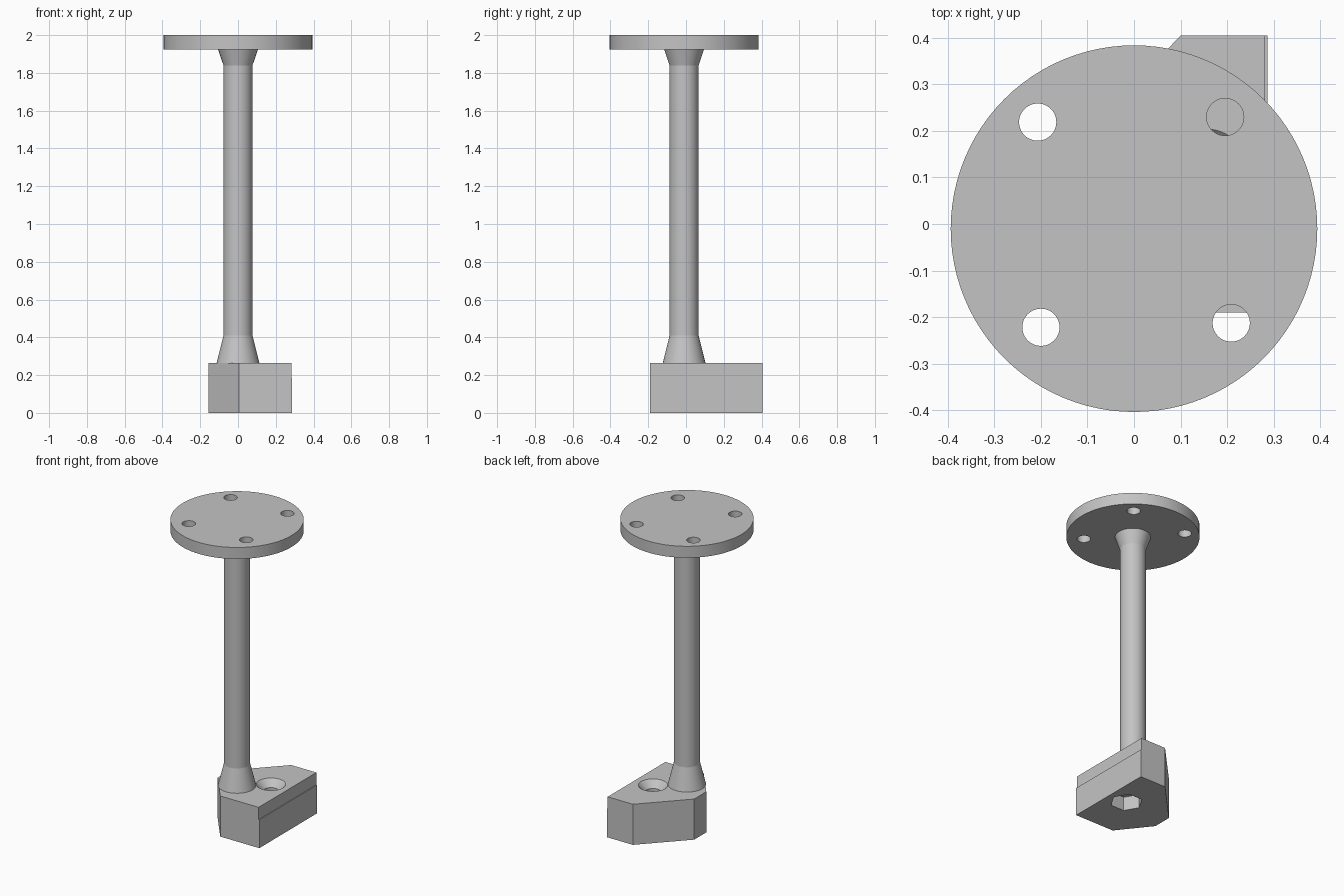
import bpy, bmesh, math

if "Cube" in bpy.data.objects:
    bpy.data.objects.remove(bpy.data.objects["Cube"])

grey = bpy.data.materials.new("plain grey")
colour = (0.55, 0.55, 0.55, 1)
grey.diffuse_color = colour
grey.use_nodes = True
grey.node_tree.nodes["Principled BSDF"].inputs["Base Color"].default_value = colour


def finish(bm, name):
    bmesh.ops.recalc_face_normals(bm, faces=bm.faces)
    mesh = bpy.data.meshes.new(name)
    bm.to_mesh(mesh)
    bm.free()
    mesh.materials.append(grey)
    ob = bpy.data.objects.new(name, mesh)
    bpy.context.collection.objects.link(ob)
    return ob


def prism(name, outline, z0, z1):
    bm = bmesh.new()
    face = bm.faces.new([bm.verts.new((x, y, z0)) for x, y in outline])
    new = bmesh.ops.extrude_face_region(bm, geom=[face])["geom"]
    verts = [v for v in new if isinstance(v, bmesh.types.BMVert)]
    bmesh.ops.translate(bm, vec=(0, 0, z1 - z0), verts=verts)
    return finish(bm, name)


def turned(name, centre, profile, sides=64):
    """Solid of revolution from (radius, z) pairs, capped at both ends."""
    bm = bmesh.new()
    rings = []
    for r, z in profile:
        angles = [math.tau * i / sides for i in range(sides)]
        rings.append([bm.verts.new((centre[0] + r * math.cos(a),
                                    centre[1] + r * math.sin(a), z)) for a in angles])
    for a, b in zip(rings, rings[1:]):
        for i in range(sides):
            j = (i + 1) % sides
            bm.faces.new((a[i], a[j], b[j], b[i]))
    bm.faces.new(rings[0])
    bm.faces.new(rings[-1])
    return finish(bm, name)


def cut(target, cutter):
    cutter.hide_render = True
    mod = target.modifiers.new("cut", 'BOOLEAN')
    mod.operation = 'DIFFERENCE'
    mod.solver = 'EXACT'
    mod.object = cutter
    bpy.context.view_layer.objects.active = target
    bpy.ops.object.modifier_apply(modifier=mod.name)
    bpy.data.objects.remove(cutter)


axis = (0, -0.01)

# Round mounting flange with four bolt holes
flange = turned("flange", axis, [(0.394, 1.925), (0.394, 2.0)], 96)
for hole in [(-0.207, 0.219), (0.196, 0.23), (-0.2, -0.222), (0.209, -0.213)]:
    cut(flange, turned("hole_cutter", hole, [(0.04, 1.8), (0.04, 2.1)], 48))

# Post flaring out at both ends
post = turned("post", axis, [(0.113, 0.264), (0.077, 0.41), (0.077, 1.84), (0.106, 1.926)])

# Foot block with slanted corners and a shallow step on its long side
foot = prism("foot_block", [(0.005, -0.19), (0.287, -0.19), (0.287, 0.405),
                            (0.1, 0.405), (-0.155, 0.137), (-0.155, 0.012)], 0, 0.265)
cut(foot, prism("step_cutter", [(0.282, -0.5), (0.5, -0.5), (0.5, 0.5), (0.282, 0.5)],
                0.185, 0.5))

# Countersunk bolt bore with a hexagonal nut pocket underneath
bolt = (0.156, 0.117)
cut(foot, turned("bore_cutter", bolt, [(0.045, -0.1), (0.045, 0.222),
                                       (0.087, 0.265), (0.087, 0.3)], 48))
cut(foot, turned("nut_cutter", bolt, [(0.097, -0.1), (0.097, 0.09)], 6))

# Smooth the round surfaces, keep the edges sharp
bpy.ops.object.select_all(action='DESELECT')
for ob in (flange, post, foot):
    ob.select_set(True)
bpy.context.view_layer.objects.active = flange
bpy.ops.object.shade_smooth_by_angle(angle=math.radians(12))
